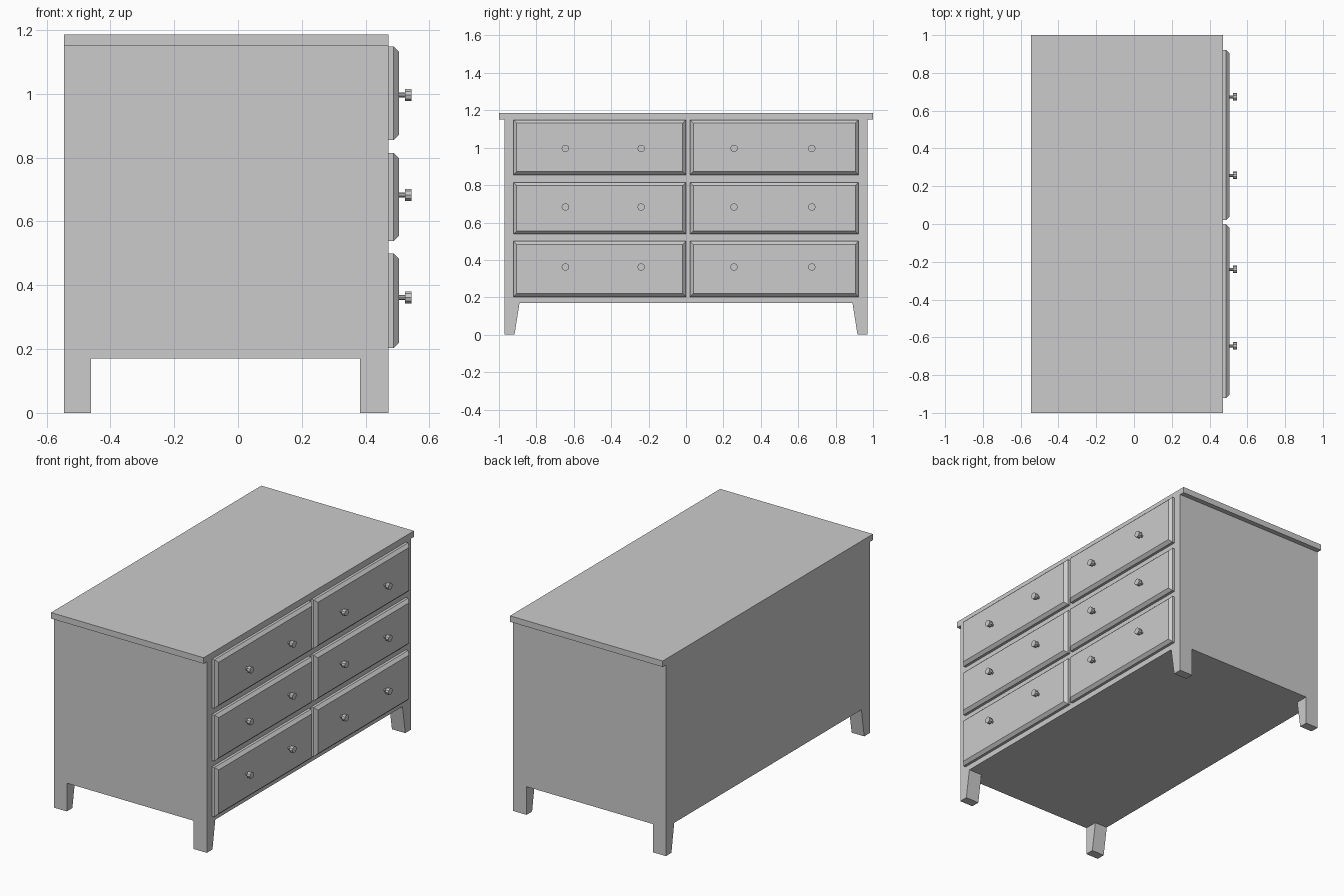
import bpy, bmesh, math
from mathutils import Matrix

if "Cube" in bpy.data.objects:
    bpy.data.objects.remove(bpy.data.objects["Cube"])

FRONT = 0.472   # x of the face that carries the drawers
BACK = -0.545


def make_object(name, bm):
    bmesh.ops.recalc_face_normals(bm, faces=bm.faces)
    mesh = bpy.data.meshes.new(name)
    bm.to_mesh(mesh)
    bm.free()
    ob = bpy.data.objects.new(name, mesh)
    bpy.context.collection.objects.link(ob)
    return ob


def loft(name, rings):
    """Closed solid through a series of equal-length point rings."""
    bm = bmesh.new()
    loops = [[bm.verts.new(p) for p in ring] for ring in rings]
    for a, b in zip(loops, loops[1:]):
        for i in range(len(a)):
            j = (i + 1) % len(a)
            bm.faces.new((a[i], a[j], b[j], b[i]))
    bm.faces.new(loops[0])
    bm.faces.new(loops[-1])
    return make_object(name, bm)


def rect_xy(x0, x1, y0, y1, z):
    return [(x0, y0, z), (x1, y0, z), (x1, y1, z), (x0, y1, z)]


def rect_yz(y0, y1, z0, z1, x, inset=0):
    y0, y1, z0, z1 = y0 + inset, y1 - inset, z0 + inset, z1 - inset
    return [(x, y0, z0), (x, y1, z0), (x, y1, z1), (x, y0, z1)]


def knob(name, y, z):
    bm = bmesh.new()
    # stem, then head
    for r, x0, x1 in ((0.008, 0.503, 0.525), (0.02, 0.523, 0.544)):
        place = Matrix.Translation(((x0 + x1) / 2, y, z)) @ Matrix.Rotation(math.pi / 2, 4, 'Y')
        bmesh.ops.create_cone(bm, cap_ends=True, segments=10, radius1=r,
                              radius2=r, depth=x1 - x0, matrix=place)
    return make_object(name, bm)


# Carcass and overhanging top
loft("carcass", [rect_xy(BACK, FRONT, -0.97, 0.97, z) for z in (0.17, 1.15)])
loft("top_board", [rect_xy(BACK, FRONT, -1, 1, z) for z in (1.15, 1.186)])

# Legs, tapering on their inner side
for side, s in (("left", -1), ("right", 1)):
    for end, x0, x1 in (("back", BACK, -0.461), ("front", 0.383, FRONT)):
        loft(f"{end}_leg_{side}",
             [rect_xy(x0, x1, s * 0.917, s * 0.97, 0),
              rect_xy(x0, x1, s * 0.89, s * 0.97, 0.17)])

# Drawer fronts with chamfered rims, two knobs each
rows = (("bottom", 0.203, 0.5), ("middle", 0.538, 0.815), ("top", 0.855, 1.148))
columns = (("left", -0.922, -0.001, (-0.645, -0.24)),
           ("right", 0.022, 0.922, (0.257, 0.673)))
knob_z = {"bottom": 0.362, "middle": 0.683, "top": 0.996}
for row, z0, z1 in rows:
    for col, y0, y1, knobs in columns:
        loft(f"drawer_{row}_{col}",
             [rect_yz(y0, y1, z0, z1, FRONT - 0.002),
              rect_yz(y0, y1, z0, z1, 0.488),
              rect_yz(y0, y1, z0, z1, 0.505, inset=0.017)])
        for i, y in enumerate(knobs):
            knob(f"knob_{row}_{col}_{i + 1}", y, knob_z[row])
